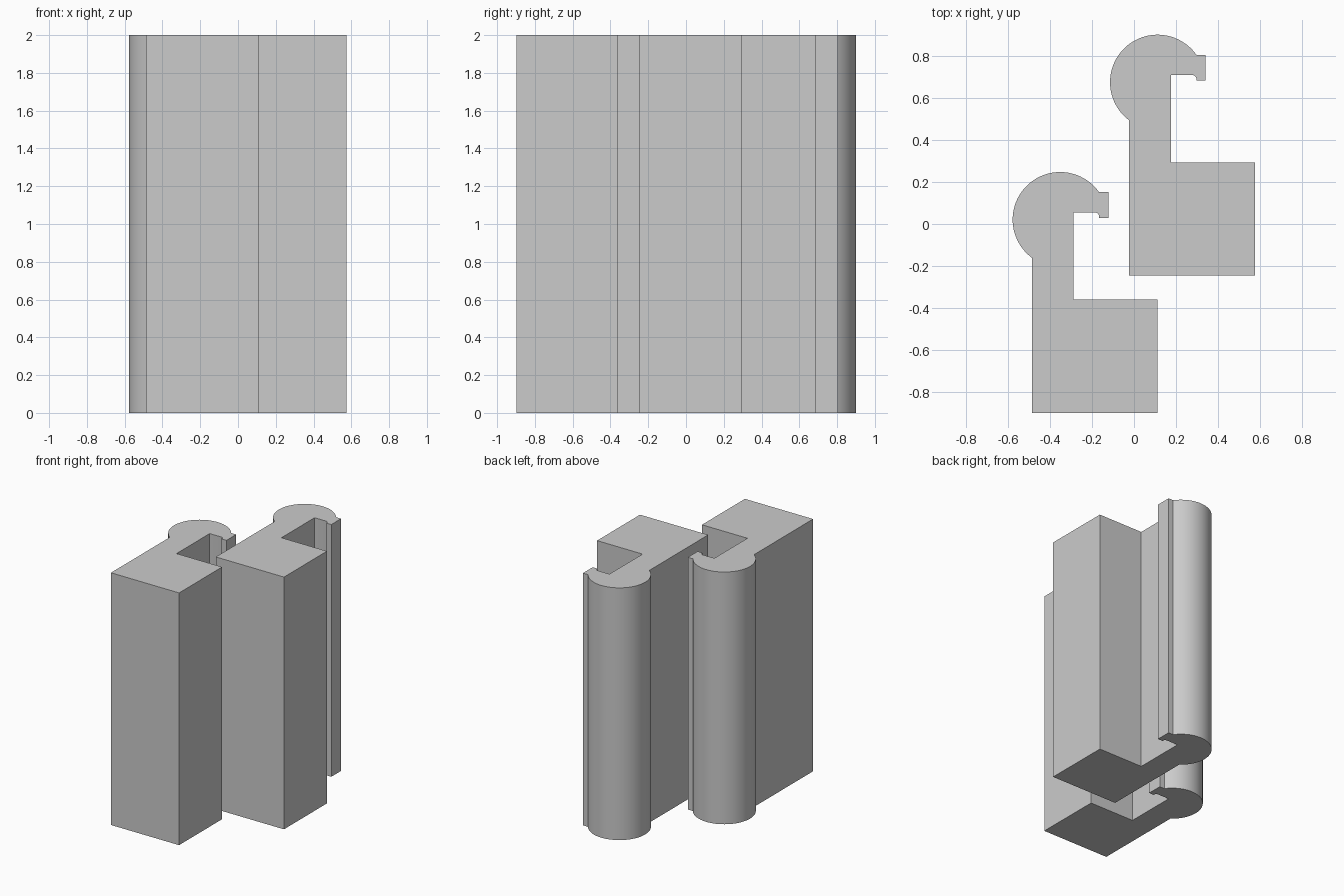
import bpy, bmesh, math

if "Cube" in bpy.data.objects:
    bpy.data.objects.remove(bpy.data.objects["Cube"])

HEIGHT = 2.0
CX, CY, R = -0.351, 0.021, 0.226      # centre and radius of the rounded head
SHIFT = (0.463, 0.653)                # offset between the two rails

grey = bpy.data.materials.new("light grey")
grey.diffuse_color = (0.6, 0.6, 0.6, 1)
grey.use_nodes = True
grey.node_tree.nodes["Principled BSDF"].inputs["Base Color"].default_value = grey.diffuse_color


def arc(cx, cy, r, a0, a1, n):
    return [(cx + r * math.cos(a0 + (a1 - a0) * i / n),
             cy + r * math.sin(a0 + (a1 - a0) * i / n)) for i in range(n + 1)]


def profile():
    # square base and neck
    pts = [(-0.486, -0.898), (0.112, -0.898), (0.112, -0.36),
           (-0.287, -0.36), (-0.287, 0.055)]
    # rounded step under the hooked lip
    pts += arc(-0.186, 0.035, 0.02, math.pi / 2, 0, 5)
    pts += [(-0.166, 0.029), (-0.122, 0.029), (-0.122, 0.151)]
    # round head, from the lip back to the neck
    start = math.asin((0.151 - CY) / R)
    end = 2 * math.pi - math.acos((-0.486 - CX) / R)
    return pts + arc(CX, CY, R, start, end, 48)


def rail(name, dx, dy):
    bm = bmesh.new()
    face = bm.faces.new([bm.verts.new((x + dx, y + dy, 0)) for x, y in profile()])
    out = bmesh.ops.extrude_face_region(bm, geom=[face], use_keep_orig=True)
    top = [g for g in out["geom"] if isinstance(g, bmesh.types.BMVert)]
    bmesh.ops.translate(bm, verts=top, vec=(0, 0, HEIGHT))
    bmesh.ops.recalc_face_normals(bm, faces=bm.faces)
    mesh = bpy.data.meshes.new(name)
    bm.to_mesh(mesh)
    bm.free()
    mesh.materials.append(grey)
    obj = bpy.data.objects.new(name, mesh)
    bpy.context.collection.objects.link(obj)
    bpy.ops.object.select_all(action="DESELECT")
    obj.select_set(True)
    bpy.context.view_layer.objects.active = obj
    bpy.ops.object.shade_smooth_by_angle(angle=math.radians(30))


rail("front_rail", 0, 0)
rail("back_rail", *SHIFT)
